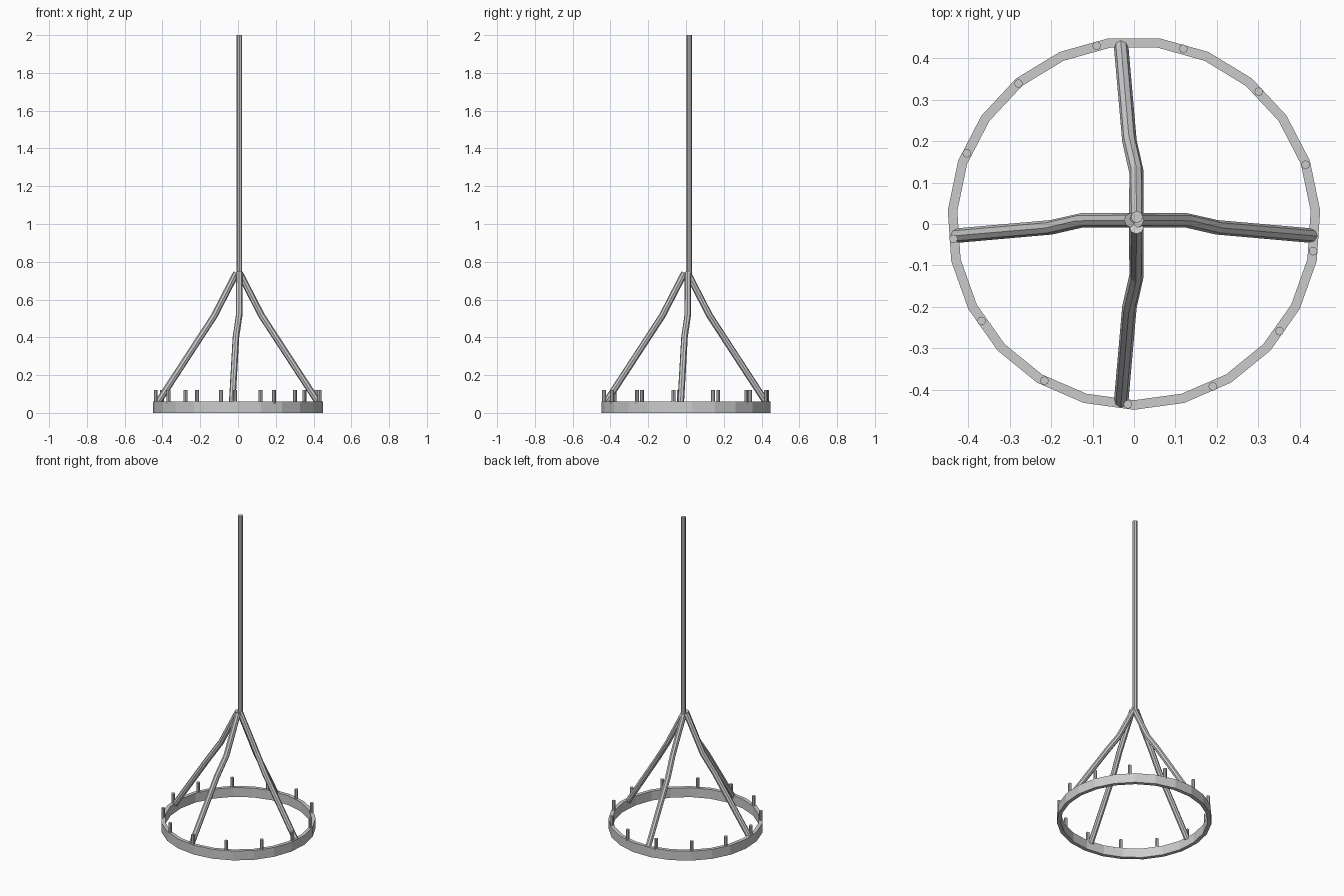
import bpy, bmesh, math
from mathutils import Vector

if "Cube" in bpy.data.objects:
    bpy.data.objects.remove(bpy.data.objects["Cube"])

RING_C = Vector((0, 0.002, 0))


def add_mesh(name, bm):
    bmesh.ops.recalc_face_normals(bm, faces=bm.faces)
    me = bpy.data.meshes.new(name)
    bm.to_mesh(me)
    bm.free()
    ob = bpy.data.objects.new(name, me)
    bpy.context.collection.objects.link(ob)
    return ob


def ring(name, r_out, r_in, z0, z1, sides):
    bm = bmesh.new()
    profile = [(r_out, z0), (r_out, z1), (r_in, z1), (r_in, z0)]
    loops = []
    for i in range(sides):
        a = -math.pi / 2 + i * math.tau / sides
        loops.append([bm.verts.new(RING_C + Vector((r * math.cos(a), r * math.sin(a), z)))
                      for r, z in profile])
    for i in range(sides):
        a, b = loops[i], loops[(i + 1) % sides]
        for k in range(4):
            bm.faces.new((a[k], b[k], b[(k + 1) % 4], a[(k + 1) % 4]))
    return add_mesh(name, bm)


def rod(name, points, radius, sides=8):
    """Sweep a polygon along a path of points, capped at both ends."""
    pts = [Vector(p) for p in points]
    bm = bmesh.new()
    loops = []
    for i, p in enumerate(pts):
        t = (pts[min(i + 1, len(pts) - 1)] - pts[max(i - 1, 0)]).normalized()
        ref = Vector((0, 0, 1)) if abs(t.z) < 0.99 else Vector((1, 0, 0))
        u = t.cross(ref).normalized()
        v = t.cross(u)
        loops.append([bm.verts.new(p + radius * (u * math.cos(k * math.tau / sides)
                                                 + v * math.sin(k * math.tau / sides)))
                      for k in range(sides)])
    for a, b in zip(loops, loops[1:]):
        for k in range(sides):
            n = (k + 1) % sides
            bm.faces.new((a[k], a[n], b[n], b[k]))
    bm.faces.new(loops[0])
    bm.faces.new(loops[-1])
    return add_mesh(name, bm)


# Base hoop
ring("base_ring", 0.45, 0.427, 0.0, 0.06, 23)

# Pegs standing on the hoop
for i in range(13):
    a = math.radians(74.2) + i * math.tau / 13
    x, y = 0.437 * math.cos(a), RING_C.y + 0.437 * math.sin(a)
    rod(f"peg_{i + 1}", [(x, y, 0.05), (x, y, 0.12)], 0.0105)

# Four bent legs: (outward distance, sideways offset, height)
path = [(0.008, 0.007, 0.742), (0.125, 0.007, 0.515), (0.2, -0.01, 0.40), (0.428, -0.03, 0.05)]
for side, s in (("right", 1), ("left", -1)):
    rod(f"{side}_leg", [(s * d, o + 0.002, z) for d, o, z in path], 0.0175)
for side, s in (("back", 1), ("front", -1)):
    rod(f"{side}_leg", [(o - 0.001, s * d, z) for d, o, z in path], 0.0175)

# Upright pole
rod("pole", [(0.007, 0.017, 0.72), (0.007, 0.017, 2.0)], 0.0145)
